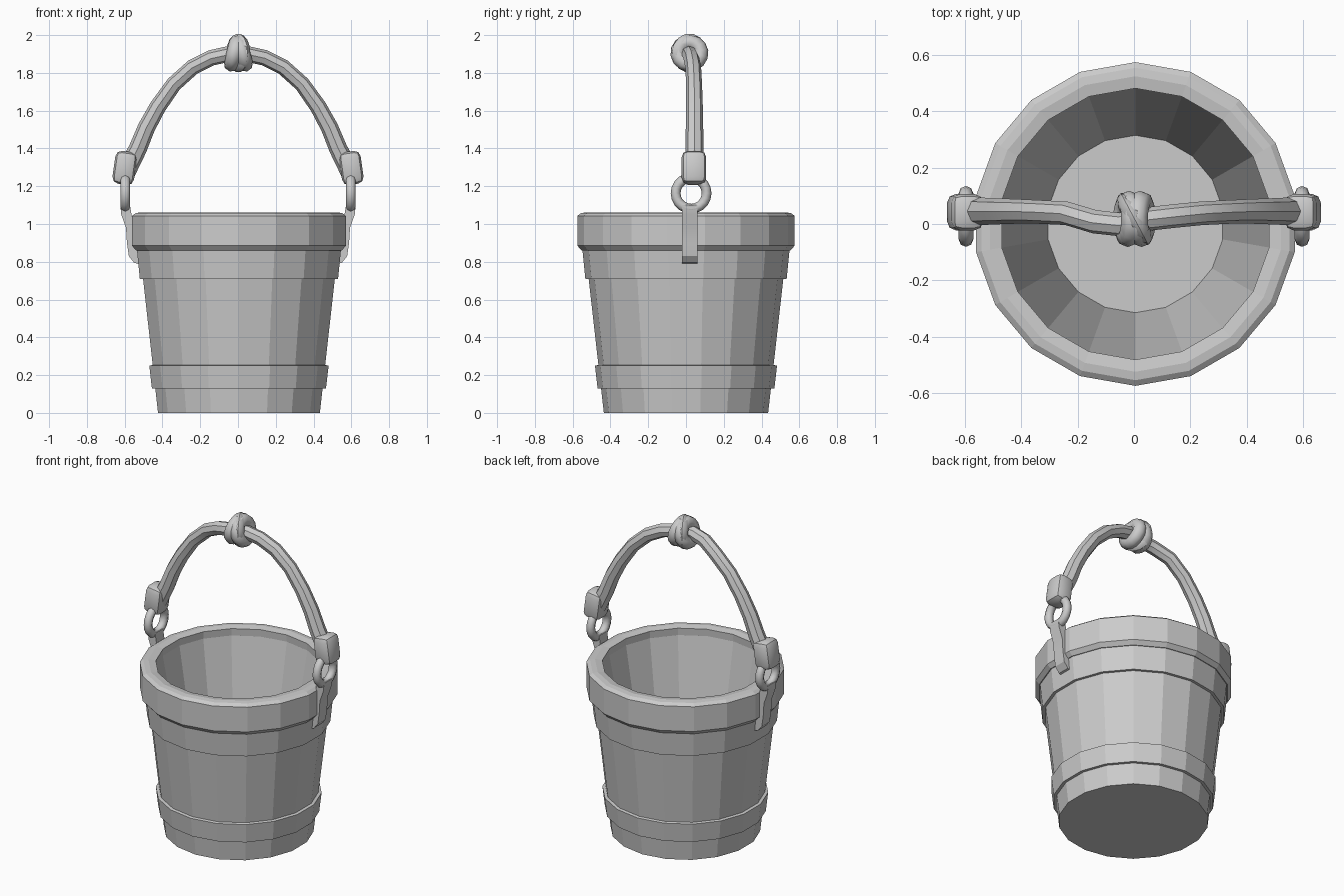
import bpy, bmesh, math
from mathutils import Vector, Matrix

if "Cube" in bpy.data.objects:
    bpy.data.objects.remove(bpy.data.objects["Cube"])

SIDES = 18
grey = bpy.data.materials.new("plain_grey")
grey.use_nodes = True
grey.diffuse_color = (0.6, 0.6, 0.6, 1)
grey.node_tree.nodes["Principled BSDF"].inputs["Base Color"].default_value = (0.6, 0.6, 0.6, 1)


def finish(bm, name):
    bmesh.ops.recalc_face_normals(bm, faces=bm.faces)
    mesh = bpy.data.meshes.new(name)
    bm.to_mesh(mesh)
    bm.free()
    mesh.materials.append(grey)
    obj = bpy.data.objects.new(name, mesh)
    bpy.context.collection.objects.link(obj)
    return obj


def smooth(obj, degrees=35):
    bpy.ops.object.select_all(action="DESELECT")
    obj.select_set(True)
    bpy.context.view_layer.objects.active = obj
    bpy.ops.object.shade_smooth_by_angle(angle=math.radians(degrees))


def lathe(name, profile, closed):
    """Turn (radius, z) points; an open profile gets flat caps."""
    bm = bmesh.new()
    rings = []
    for r, z in profile:
        angles = [math.pi / 2 + math.tau * i / SIDES for i in range(SIDES)]
        rings.append([bm.verts.new((0.005 + r * math.cos(a), r * math.sin(a), z)) for a in angles])
    pairs = list(zip(rings, rings[1:]))
    if closed:
        pairs.append((rings[-1], rings[0]))
    else:
        bm.faces.new(rings[0])
        bm.faces.new(rings[-1])
    for a, b in pairs:
        for i in range(SIDES):
            j = (i + 1) % SIDES
            bm.faces.new((a[i], a[j], b[j], b[i]))
    return finish(bm, name)


def torus(name, major, minor, matrix, n=20, m=8, flat=1.0):
    """Ring lying in the local yz plane."""
    bm = bmesh.new()
    grid = []
    for i in range(n):
        a = math.tau * i / n
        row = []
        for k in range(m):
            b = math.tau * k / m
            r = major + minor * math.cos(b)
            p = Vector((flat * minor * math.sin(b), r * math.cos(a), r * math.sin(a)))
            row.append(bm.verts.new(matrix @ p))
        grid.append(row)
    for i in range(n):
        for k in range(m):
            a, b = grid[i], grid[(i + 1) % n]
            bm.faces.new((a[k], b[k], b[(k + 1) % m], a[(k + 1) % m]))
    obj = finish(bm, name)
    smooth(obj, 50)
    return obj


# Bucket shell, hoops and rim
lathe("bucket_body", [(0.435, 0), (0.546, 0.98), (0.487, 1.02), (0.315, 0.08)], False)
lathe("lower_hoop", [(0.44, 0.13), (0.468, 0.13), (0.482, 0.25), (0.455, 0.255)], True)
lathe("upper_hoop", [(0.5, 0.71), (0.533, 0.71), (0.549, 0.87), (0.52, 0.87)], True)
lathe("rim", [(0.53, 0.86), (0.553, 0.86), (0.575, 0.885), (0.575, 1.043),
              (0.555, 1.058), (0.525, 1.062), (0.482, 1.055), (0.485, 1.01)], True)

# Arched handle, thicker towards its ends
half = [(0.595, 0.045, 1.27, 1.2), (0.53, 0.045, 1.40, 1.15), (0.485, 0.045, 1.51, 1.1),
        (0.425, 0.045, 1.62, 1.05), (0.34, 0.043, 1.74, 1), (0.24, 0.038, 1.83, 1),
        (0.14, 0.028, 1.88, 1), (0.05, 0.018, 1.9, 1)]
left_half = [(-x, y - (0.02 if 0.04 < x < 0.2 else 0), z, w) for x, y, z, w in half]
path = left_half + half[::-1]
curve = bpy.data.curves.new("handle", "CURVE")
curve.dimensions = "3D"
curve.bevel_depth = 0.042
curve.bevel_resolution = 2
curve.use_fill_caps = True
curve.materials.append(grey)
spline = curve.splines.new("POLY")
spline.points.add(len(path) - 1)
for point, (x, y, z, w) in zip(spline.points, path):
    point.co = (x, y, z, 1)
    point.radius = w
handle = bpy.data.objects.new("handle", curve)
bpy.context.collection.objects.link(handle)
bpy.ops.object.select_all(action="DESELECT")
handle.select_set(True)
bpy.context.view_layer.objects.active = handle
bpy.ops.object.convert(target="MESH")
smooth(bpy.context.object)

# Central knot: wraps that meet at the top and part below
center = Matrix.Translation((0.002, 0.018, 1.905))
for name, tilt, turn in (("knot_wrap_right", -14, 8), ("knot_wrap_left", 14, 8)):
    lean = Matrix.Rotation(math.radians(tilt), 4, "Y")
    twist = Matrix.Rotation(math.radians(turn), 4, "X")
    shift = Matrix.Translation((-0.022 if tilt > 0 else 0.022, 0, 0))
    torus(name, 0.06, 0.041, center @ shift @ lean @ twist, 14, 8)
cross = Matrix.Rotation(math.radians(28), 4, "Z")
torus("knot_crossing", 0.064, 0.04, center @ cross, 14, 8, 0.8)

# Handle ends, rings and hanging brackets on both sides
outline = [(0.622, 1.10), (0.572, 1.10), (0.562, 1.04), (0.562, 0.885), (0.525, 0.86),
           (0.515, 0.785), (0.55, 0.795), (0.578, 0.83), (0.588, 0.90), (0.593, 0.98), (0.618, 1.05)]
for side, s in (("left", 1), ("right", -1)):
    bm = bmesh.new()
    bmesh.ops.create_cube(bm, size=1)
    bmesh.ops.scale(bm, vec=(0.115, 0.13, 0.175), verts=bm.verts)
    bmesh.ops.bevel(bm, geom=list(bm.edges), offset=0.033, segments=2, profile=0.5, affect="EDGES")
    place = Matrix.Translation((s * 0.6, 0.042, 1.297)) @ Matrix.Rotation(math.radians(-s * 8), 4, "Y")
    bmesh.ops.transform(bm, matrix=place, verts=bm.verts)
    smooth(finish(bm, side + "_handle_end"))

    torus(side + "_ring", 0.082, 0.026, Matrix.Translation((s * 0.597, 0.027, 1.163)))

    bm = bmesh.new()
    face = bm.faces.new([bm.verts.new((s * x, -0.02, z)) for x, z in outline])
    extruded = bmesh.ops.extrude_face_region(bm, geom=[face])["geom"]
    moved = [v for v in extruded if isinstance(v, bmesh.types.BMVert)]
    bmesh.ops.translate(bm, vec=(0, 0.08, 0), verts=moved)
    smooth(finish(bm, side + "_bracket"), 25)
